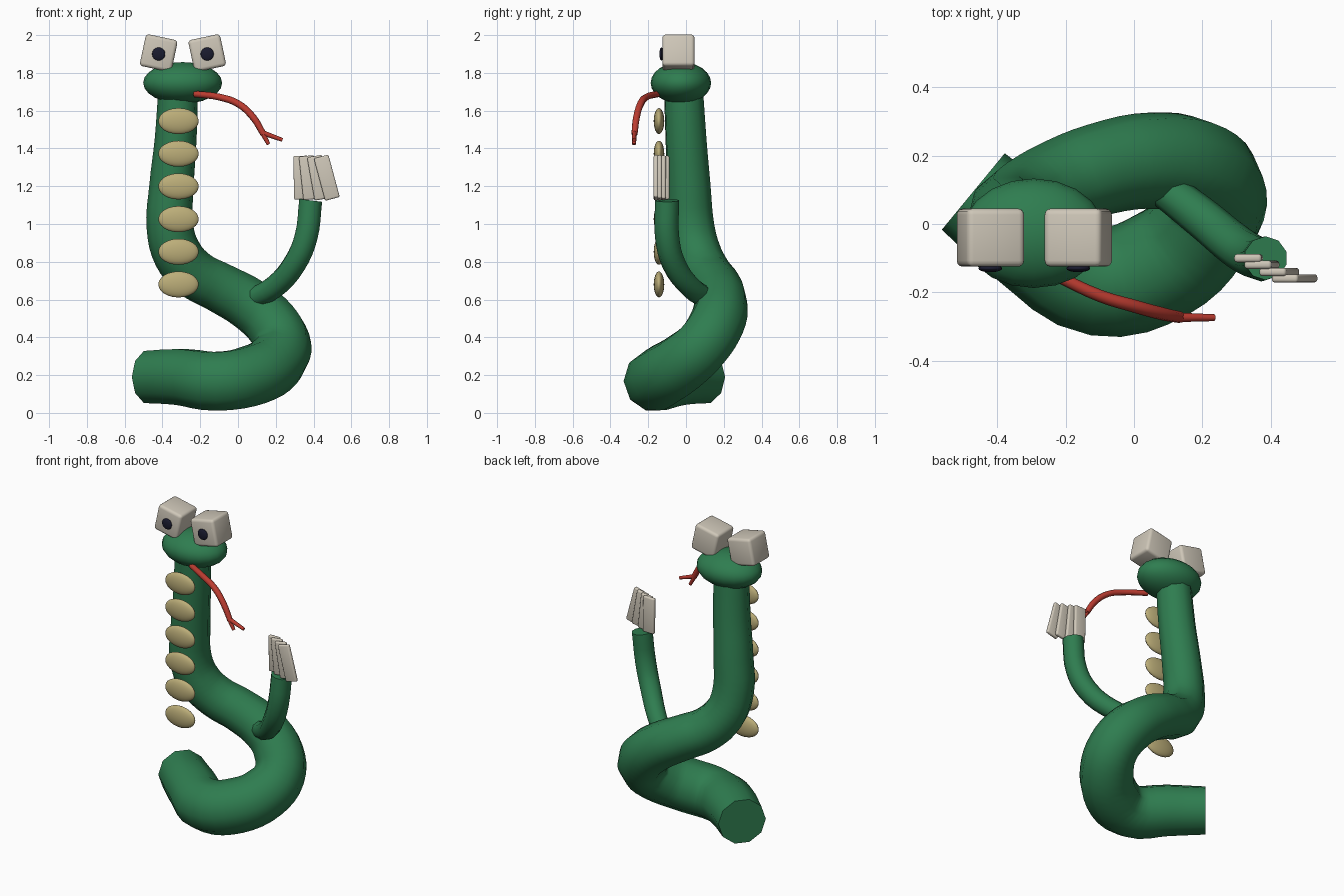
import bpy, math

if "Cube" in bpy.data.objects:
    bpy.data.objects.remove(bpy.data.objects["Cube"])


def material(name, rgb):
    m = bpy.data.materials.new(name)
    m.diffuse_color = (*rgb, 1)
    m.use_nodes = True
    m.node_tree.nodes["Principled BSDF"].inputs["Base Color"].default_value = m.diffuse_color
    return m


GREEN = material("snake_green", (0.028, 0.205, 0.080))
CREAM = material("cream", (0.62, 0.57, 0.48))
TAN = material("belly_tan", (0.50, 0.42, 0.19))
RED = material("tongue_red", (0.50, 0.045, 0.030))
DARK = material("pupil_dark", (0.010, 0.011, 0.028))


def finish(ob, name, mat, angle=60):
    ob.name = ob.data.name = name
    ob.data.materials.clear()
    ob.data.materials.append(mat)
    bpy.ops.object.select_all(action='DESELECT')
    ob.select_set(True)
    bpy.context.view_layer.objects.active = ob
    bpy.ops.object.shade_smooth_by_angle(angle=math.radians(angle))
    return ob


def tube(name, points, mat, res=4, bevel=3):
    """Smooth capped tube through (x, y, z, radius) points."""
    cu = bpy.data.curves.new(name, 'CURVE')
    cu.dimensions = '3D'
    cu.resolution_u = res
    cu.bevel_depth = 1.0
    cu.bevel_resolution = bevel
    cu.use_fill_caps = True
    sp = cu.splines.new('BEZIER')
    sp.bezier_points.add(len(points) - 1)
    for bp, (x, y, z, r) in zip(sp.bezier_points, points):
        bp.co = (x, y, z)
        bp.radius = r
        bp.handle_left_type = bp.handle_right_type = 'AUTO'
    ob = bpy.data.objects.new(name, cu)
    bpy.context.collection.objects.link(ob)
    bpy.ops.object.select_all(action='DESELECT')
    ob.select_set(True)
    bpy.context.view_layer.objects.active = ob
    bpy.ops.object.convert(target='MESH')
    return finish(bpy.context.view_layer.objects.active, name, mat)


def ellipsoid(name, loc, half, mat, seg=20, rings=12):
    bpy.ops.mesh.primitive_uv_sphere_add(segments=seg, ring_count=rings, location=loc)
    ob = bpy.context.object
    ob.scale = half
    return finish(ob, name, mat)


def rounded_box(name, loc, size, tilt, bevel, mat):
    bpy.ops.mesh.primitive_cube_add(size=1, location=loc)
    ob = bpy.context.object
    ob.scale = size
    bpy.ops.object.transform_apply(location=False, rotation=False, scale=True)
    ob.rotation_euler = (0, math.radians(tilt), 0)
    mod = ob.modifiers.new("round", 'BEVEL')
    mod.width = bevel
    mod.segments = 3
    bpy.ops.object.modifier_apply(modifier=mod.name)
    return finish(ob, name, mat, 40)


# Coiled body rising into the neck
tube("body", [
    (-0.47, 0.095, 0.19, 0.145), (-0.30, -0.045, 0.19, 0.155),
    (-0.10, -0.165, 0.168, 0.163), (0.08, -0.12, 0.20, 0.165),
    (0.20, -0.01, 0.27, 0.16), (0.235, 0.09, 0.36, 0.153),
    (0.18, 0.16, 0.47, 0.15), (0.06, 0.185, 0.575, 0.142),
    (-0.10, 0.16, 0.665, 0.135), (-0.23, 0.11, 0.735, 0.132),
    (-0.32, 0.06, 0.84, 0.13), (-0.36, 0.03, 0.98, 0.124),
    (-0.352, 0.015, 1.20, 0.118), (-0.33, 0.0, 1.45, 0.111),
    (-0.315, -0.015, 1.75, 0.105)], GREEN)

# Head
ellipsoid("head", (-0.293, -0.027, 1.747), (0.209, 0.16, 0.11), GREEN)

# Block eyes with pupils, tilted outward at the base
for side, x, tilt in (("left", -0.42, 12), ("right", -0.163, -12)):
    rounded_box(side + "_eye", (x, -0.04, 1.905), (0.172, 0.17, 0.172), tilt, 0.018, CREAM)
    ellipsoid(side + "_pupil", (x, -0.13, 1.90), (0.035, 0.011, 0.035), DARK, 16, 8)

# Belly scales
for i in range(6):
    ellipsoid(f"belly_scale_{i + 1}", (-0.315, -0.143, 1.545 - 0.173 * i),
              (0.107, 0.028, 0.069), TAN)

# Forked tongue
tube("tongue", [
    (-0.23, -0.15, 1.688, 0.017), (-0.10, -0.21, 1.672, 0.018),
    (0.00, -0.24, 1.637, 0.019), (0.08, -0.262, 1.565, 0.019),
    (0.135, -0.273, 1.475, 0.017)], RED, bevel=2)
tube("tongue_fork_lower", [(0.125, -0.273, 1.49, 0.014), (0.162, -0.275, 1.422, 0.010)],
     RED, res=2, bevel=2)
tube("tongue_fork_upper", [(0.125, -0.273, 1.485, 0.014), (0.235, -0.274, 1.445, 0.010)],
     RED, res=2, bevel=2)

# Raised arm
tube("arm", [
    (0.06, 0.125, 0.598, 0.054), (0.19, 0.025, 0.665, 0.06),
    (0.30, -0.065, 0.79, 0.063), (0.36, -0.10, 0.93, 0.064),
    (0.385, -0.10, 1.125, 0.064)], GREEN)

# Fanned flat fingers
for i, (x, y, tilt) in enumerate(((0.335, -0.10, -1), (0.374, -0.119, -6),
                                  (0.425, -0.14, -10), (0.470, -0.159, -15))):
    rounded_box(f"finger_{i + 1}", (x, y, 1.245), (0.08, 0.024, 0.232), tilt, 0.009, CREAM)
